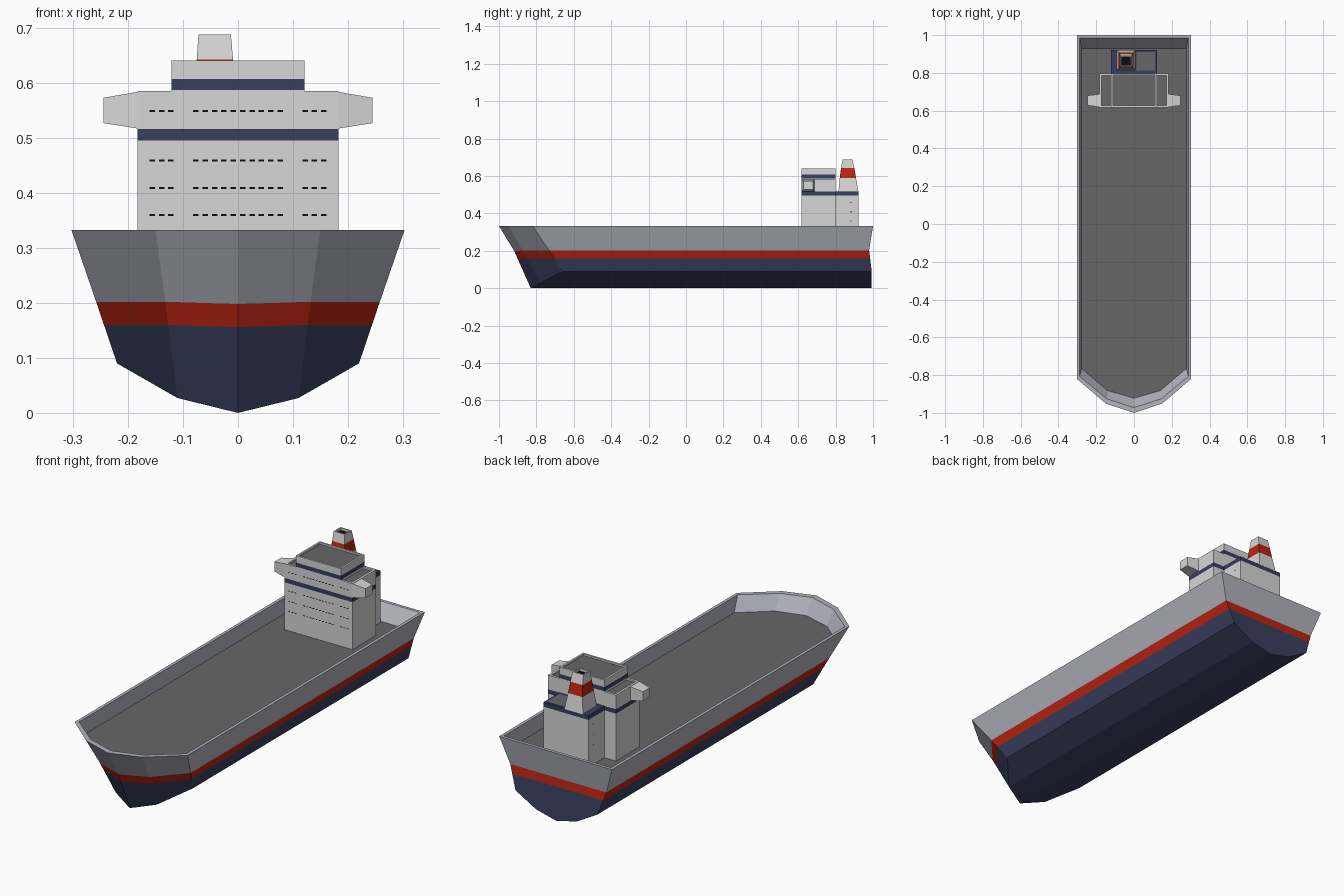
import bpy, bmesh
from mathutils import Vector

if "Cube" in bpy.data.objects:
    bpy.data.objects.remove(bpy.data.objects["Cube"])


def material(name, rgb):
    m = bpy.data.materials.new(name)
    m.diffuse_color = (*rgb, 1)
    m.use_nodes = True
    m.node_tree.nodes["Principled BSDF"].inputs["Base Color"].default_value = m.diffuse_color
    return m


MATS = [material("hull_grey", (0.44, 0.45, 0.51)), material("red", (0.50, 0.018, 0.006)),
        material("navy", (0.041, 0.050, 0.115)), material("deck_grey", (0.135, 0.135, 0.135)),
        material("pale_grey", (0.68, 0.68, 0.68)), material("black", (0.004, 0.004, 0.004))]
HULL, RED, NAVY, DECK, PALE, BLACK = range(6)


def finish(name, bm):
    bmesh.ops.recalc_face_normals(bm, faces=bm.faces)
    me = bpy.data.meshes.new(name)
    bm.to_mesh(me)
    bm.free()
    for m in MATS:
        me.materials.append(m)
    ob = bpy.data.objects.new(name, me)
    bpy.context.collection.objects.link(ob)
    return ob


def face(bm, verts, mat):
    f = bm.faces.new(verts)
    f.material_index = mat
    return f


def tower(name, levels, mats, roof=None, margin=0.013, sink=0.008):
    """Stack of rectangles (x0, x1, y0, y1, z); mats colours each storey; roof is a sunken panel."""
    bm = bmesh.new()
    rings = [[bm.verts.new(p) for p in ((a, c, z), (b, c, z), (b, d, z), (a, d, z))]
             for a, b, c, d, z in levels]
    for lo, hi, m in zip(rings, rings[1:], mats):
        for i in range(4):
            j = (i + 1) % 4
            face(bm, (lo[i], lo[j], hi[j], hi[i]), m)
    face(bm, rings[0][::-1], mats[0])
    top = face(bm, rings[-1], mats[-1])
    if roof is not None:
        bm.normal_update()
        bmesh.ops.inset_region(bm, faces=[top], thickness=margin)
        ext = bmesh.ops.extrude_discrete_faces(bm, faces=[top])["faces"][0]
        ext.material_index = roof
        bmesh.ops.translate(bm, verts=ext.verts[:], vec=(0, 0, -sink))
    return finish(name, bm)


def block(name, x0, x1, y0, y1, zs, mats, **kw):
    return tower(name, [(x0, x1, y0, y1, z) for z in zs], mats, **kw)


# Hull: half columns from stem to stern centre: rail, knuckle, bottom, inner rail, deck edge
RAIL, DECK_Z = 0.333, 0.265
columns = [
    ((0, -1.0), (0, -0.918, 0.198), (0, -0.83, 0), (0, -0.972), (0, -0.922)),
    ((0.150, -0.95), (0.132, -0.872, 0.202), (0.11, -0.78, 0.027), (0.143, -0.926), (0.140, -0.882)),
    ((0.303, -0.82), (0.258, -0.732, 0.202), (0.22, -0.66, 0.09), (0.288, -0.807), (0.277, -0.765)),
    ((0.303, 1.0), (0.258, 0.979, 0.202), (0.22, 0.993, 0.09), (0.288, 0.985), (0.277, 0.93)),
    ((0.150, 1.0), (0.132, 0.979, 0.202), (0.11, 0.993, 0.027), (0.143, 0.985), (0.140, 0.93)),
    ((0, 1.0), (0, 0.979, 0.202), (0, 0.993, 0), (0, 0.985), (0, 0.93)),
]
bm = bmesh.new()
ring = []
for k in [0, 1, 2, 3, 4, 5, -4, -3, -2, -1]:
    rail, mid, low, inner, edge = columns[abs(k)]
    mid, low = Vector(mid), Vector(low)
    stripe = mid.lerp(low, 0.042 / (mid.z - low.z))
    pts = [(*edge, DECK_Z), (*inner, RAIL), (*rail, RAIL), mid, stripe, low]
    sign = -1 if k < 0 else 1
    ring.append([bm.verts.new((p[0] * sign, p[1], p[2])) for p in pts])
for i in range(10):
    a, b = ring[i], ring[(i + 1) % 10]
    for l, m in enumerate((HULL, HULL, HULL, RED, NAVY)):
        face(bm, (a[l], b[l], b[l + 1], a[l + 1]), m)
face(bm, [c[0] for c in ring], DECK)
for q in ((0, 1, 4, 5), (1, 2, 3, 4), (0, 9, 6, 5), (9, 8, 7, 6)):
    face(bm, [ring[i][5] for i in q], NAVY)
finish("hull", bm)

# Superstructure blocks with navy bands
block("accommodation_block", -0.183, 0.183, 0.617, 0.798, (DECK_Z, 0.495, 0.516, 0.585),
      (PALE, NAVY, PALE), roof=DECK, margin=0.016)
block("wheelhouse", -0.121, 0.121, 0.617, 0.798, (0.57, 0.587, 0.607, 0.641),
      (PALE, NAVY, PALE), roof=DECK)
block("engine_casing", -0.121, 0.121, 0.798, 0.921, (DECK_Z, 0.495, 0.516), (PALE, NAVY))
block("casing_roof_panel", 0.012, 0.11, 0.812, 0.911, (0.512, 0.5175), (DECK,))

# Funnel with red band and open black top
tower("funnel", [(-0.092, 0.008, 0.815, 0.922, 0.514), (-0.081, -0.003, 0.822, 0.909, 0.59),
                 (-0.075, -0.009, 0.829, 0.900, 0.643), (-0.072, -0.013, 0.837, 0.889, 0.688)],
      (PALE, RED, PALE), roof=BLACK, margin=0.008, sink=0.012)

# Bridge wings, tapering outwards
for side, s in (("right", 1), ("left", -1)):
    bm = bmesh.new()
    ends = []
    for x, y0, y1, z0, z1 in ((0.175, 0.617, 0.689, 0.516, 0.585), (0.245, 0.628, 0.680, 0.527, 0.573)):
        ends.append([bm.verts.new((x * s, y, z)) for y, z in ((y0, z0), (y1, z0), (y1, z1), (y0, z1))])
    for i in range(4):
        j = (i + 1) % 4
        face(bm, (ends[0][i], ends[0][j], ends[1][j], ends[1][i]), PALE)
    face(bm, ends[0], PALE)
    face(bm, ends[1], PALE)
    finish(side + "_bridge_wing", bm)

# Front windows: thin plates in rows of three groups
bm = bmesh.new()
for z in (0.36, 0.409, 0.459, 0.549):
    for x0, count in ((-0.156, 3), (-0.0765, 10), (0.122, 3)):
        for i in range(count):
            x = x0 + i * 0.017
            face(bm, [bm.verts.new((x + dx, 0.616, z + dz)) for dx, dz in
                      ((-0.005, -0.002), (0.005, -0.002), (0.005, 0.002), (-0.005, 0.002))], BLACK)
finish("front_windows", bm)

# Casing side windows
bm = bmesh.new()
for s in (1, -1):
    for z in (0.36, 0.409, 0.459):
        face(bm, [bm.verts.new((s * 0.122, 0.882 + dy, z + dz)) for dy, dz in
                  ((-0.003, -0.003), (0.003, -0.003), (0.003, 0.003), (-0.003, 0.003))], BLACK)
finish("casing_windows", bm)
